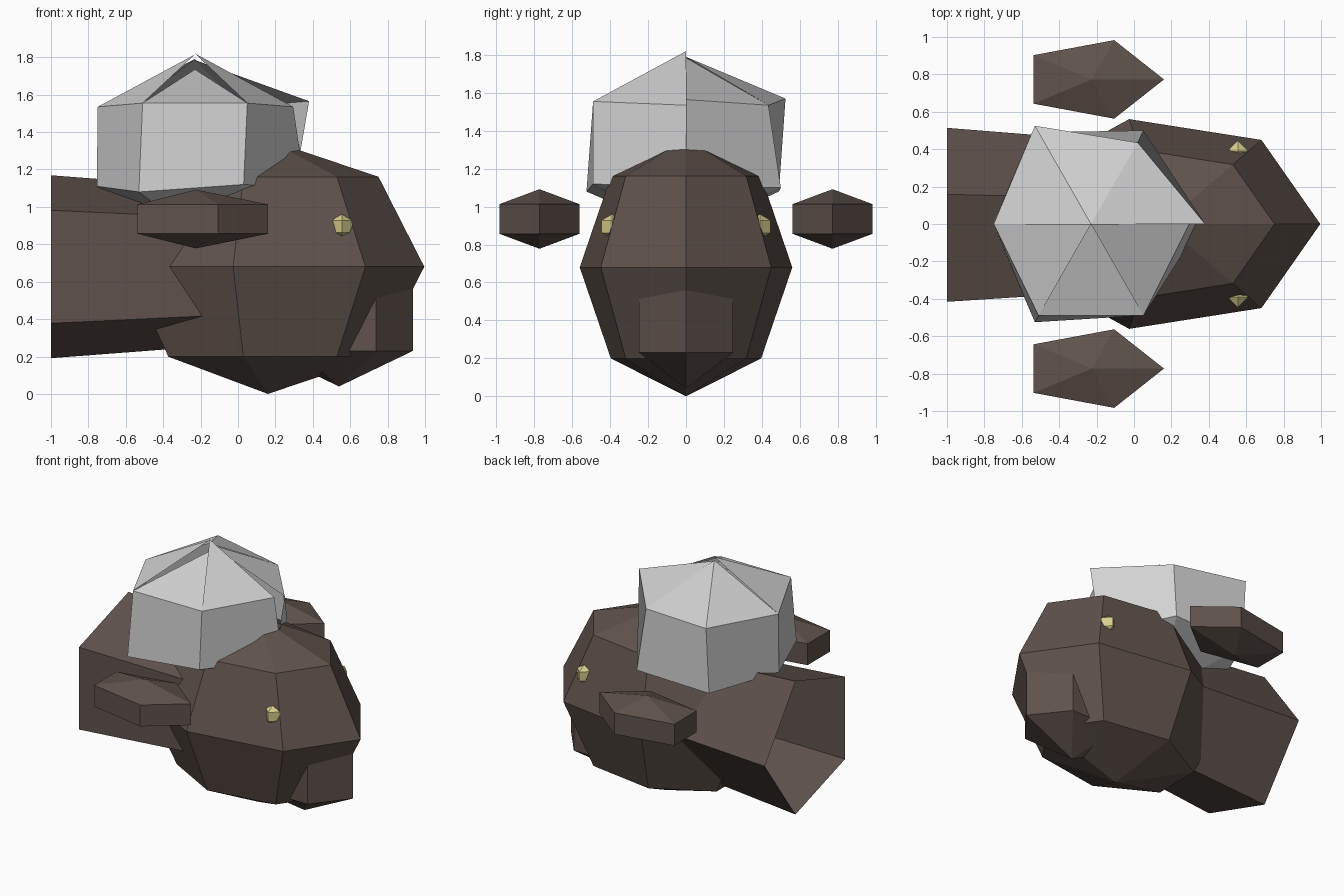
import bpy
from math import sin, cos, pi

if "Cube" in bpy.data.objects:
    bpy.data.objects.remove(bpy.data.objects["Cube"])


def material(name, rgb):
    m = bpy.data.materials.new(name)
    m.diffuse_color = (*rgb, 1)
    m.use_nodes = True
    m.node_tree.nodes["Principled BSDF"].inputs["Base Color"].default_value = m.diffuse_color
    return m


BROWN = material("brown fur", (0.115, 0.085, 0.072))
SILVER = material("silver tuft", (0.65, 0.65, 0.65))
YELLOW = material("yellow eye", (0.68, 0.62, 0.26))


def add(name, verts, faces, mat):
    me = bpy.data.meshes.new(name)
    me.from_pydata(verts, [], faces)
    me.materials.append(mat)
    ob = bpy.data.objects.new(name, me)
    bpy.context.collection.objects.link(ob)
    return ob


def ball(name, centre, radii, segs, bands, mat):
    """Faceted ellipsoid with a corner pointing along +x."""
    (cx, cy, cz), (rx, ry, rz) = centre, radii
    verts = [(cx, cy, cz + rz), (cx, cy, cz - rz)]
    for b in range(1, bands):
        t = pi * b / bands
        for s in range(segs):
            a = 2 * pi * s / segs
            verts.append((cx + rx * sin(t) * cos(a),
                          cy + ry * sin(t) * sin(a), cz + rz * cos(t)))
    faces = []
    last = 2 + (bands - 2) * segs
    for s in range(segs):
        n = (s + 1) % segs
        faces.append((0, 2 + s, 2 + n))
        faces.append((1, last + n, last + s))
        for b in range(bands - 2):
            u, l = 2 + b * segs, 2 + (b + 1) * segs
            faces.append((u + s, l + s, l + n, u + n))
    return add(name, verts, faces, mat)


# Head and muzzle
ball("head", (0.16, 0, 0.68), (0.836, 0.575, 0.68), 7, 4, BROWN)
ball("muzzle", (0.54, 0, 0.42), (0.456, 0.33, 0.38), 6, 3, BROWN)

# Ears and eyes, one of each per side
for side, label in ((-1, "front"), (1, "back")):
    ball(label + "_ear", (-0.225, side * 0.773, 0.935), (0.445, 0.255, 0.157), 5, 3, BROWN)
    ball(label + "_eye", (0.555, side * 0.39, 0.895), (0.064, 0.064, 0.066), 4, 3, YELLOW)

# Neck: open five-sided tapering tube running back from the head
neck = []
for x, r in ((-1, 0.514), (0.1, 0.426)):
    neck += [(x, r * cos(2 * pi * i / 5), 0.68 + r * sin(2 * pi * i / 5)) for i in range(5)]
add("neck", neck, [(i, 5 + i, 5 + (i + 1) % 5, (i + 1) % 5) for i in range(5)], BROWN)

# Tuft: uneven six-sided ball, split along the seam at +x and at the crown
upper = [(0.38, 0, 1.565), (0.02, 0.435, 1.535), (-0.53, 0.525, 1.57), (-0.75, 0, 1.535),
         (-0.51, -0.49, 1.555), (0.05, -0.49, 1.555), (0.295, 0, 1.535)]
lower = [(0.30, 0, 1.10), (0.05, 0.50, 1.10), (-0.53, 0.49, 1.08), (-0.755, 0, 1.11),
         (-0.53, -0.525, 1.08), (0.03, -0.49, 1.12), (0.36, 0, 1.10)]
crown = [(-0.23, 0, z) for z in (1.785, 1.79, 1.79, 1.815, 1.735, 1.82)]
tuft_faces = []
for i in range(6):
    tuft_faces += [(14 + i, i, i + 1), (i, 7 + i, 8 + i, i + 1), (20, 8 + i, 7 + i)]
add("tuft", upper + lower + crown + [(-0.23, 0, 0.85)], tuft_faces, SILVER)
